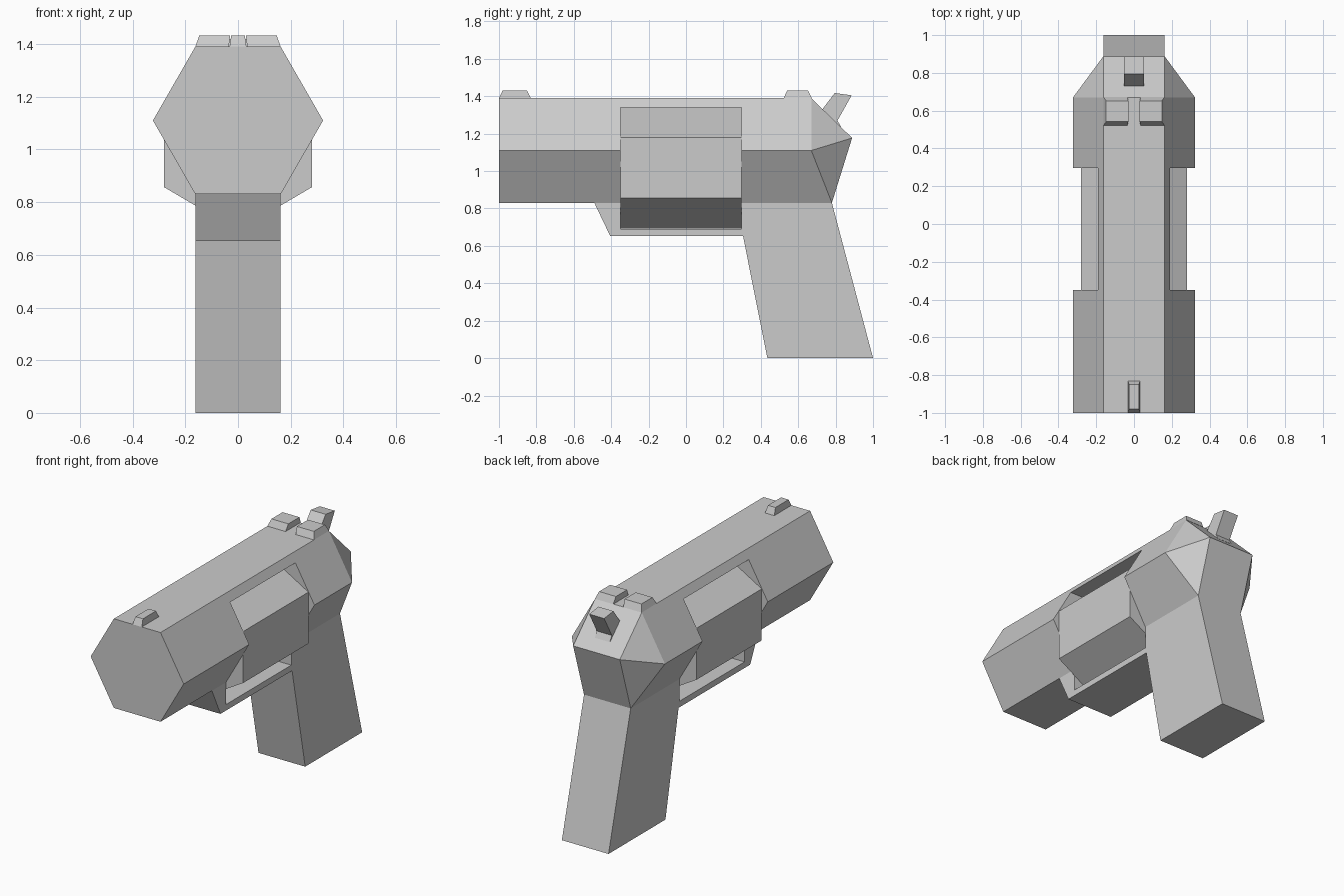
import bpy, bmesh

if "Cube" in bpy.data.objects:
    bpy.data.objects.remove(bpy.data.objects["Cube"])


def make_object(name, bm):
    bmesh.ops.recalc_face_normals(bm, faces=bm.faces[:])
    mesh = bpy.data.meshes.new(name)
    bm.to_mesh(mesh)
    bm.free()
    ob = bpy.data.objects.new(name, mesh)
    bpy.context.collection.objects.link(ob)
    return ob


def hull(name, points):
    """Convex solid around a few points, with flat regions merged."""
    bm = bmesh.new()
    for p in points:
        bm.verts.new(p)
    bmesh.ops.convex_hull(bm, input=bm.verts[:])
    bmesh.ops.dissolve_limit(bm, angle_limit=0.01, verts=bm.verts[:], edges=bm.edges[:])
    return make_object(name, bm)


def side_profile(name, profile, half):
    """Extrude a (y, z) outline across x."""
    bm = bmesh.new()
    face = bm.faces.new([bm.verts.new((-half, y, z)) for y, z in profile])
    ext = bmesh.ops.extrude_face_region(bm, geom=[face])
    moved = [v for v in ext["geom"] if isinstance(v, bmesh.types.BMVert)]
    bmesh.ops.translate(bm, verts=moved, vec=(2 * half, 0, 0))
    return make_object(name, bm)


def boolean(ob, other, operation):
    mod = ob.modifiers.new(operation.lower(), "BOOLEAN")
    mod.operation, mod.solver, mod.object = operation, "EXACT", other
    bpy.context.view_layer.objects.active = ob
    bpy.ops.object.modifier_apply(modifier=mod.name)
    bpy.data.objects.remove(other)


def sight(name, x0, x1, top_x0, top_x1, y0, y1):
    """Small block tapering to its top."""
    return hull(name, [(x, y, 1.39) for x in (x0, x1) for y in (y0, y1)] +
                [(x, y, 1.432) for x in (top_x0, top_x1) for y in (y0 + 0.02, y1 - 0.02)])


# Hexagonal barrel housing with faceted rear
hexagon = [(0.162, 1.39), (0.323, 1.11), (0.162, 0.83)]
points = []
for s in (-1, 1):
    points += [(s * x, -1, z) for x, z in hexagon]
    points += [(s * x, y, z) for (x, z), y in zip(hexagon, (0.67, 0.67, 0.78))]
    points.append((s * 0.162, 0.888, 1.177))
body = hull("body", points)

# Lower frame and grip
grip = side_profile("grip", [(-0.49, 0.83), (-0.405, 0.652), (0.305, 0.652), (0.435, 0),
                             (1.0, 0), (0.78, 0.83)], 0.162)
boolean(body, grip, "UNION")

# Open window through the frame
window = side_profile("window", [(-0.35, 0.69), (0.297, 0.69), (0.297, 1.34), (-0.35, 1.34)], 0.6)
boolean(body, window, "DIFFERENCE")

# Six-sided drum in the window
hull("drum", [(x, y, z) for y in (-0.35, 0.297) for x, z in
              [(0, 1.342), (0.281, 1.18), (0.281, 0.857), (0, 0.692), (-0.281, 0.857), (-0.281, 1.18)]])

# Sights
sight("front_sight", -0.032, 0.032, -0.026, 0.026, -1.0, -0.83)
for s, side in ((-1, "left"), (1, "right")):
    sight("rear_sight_" + side, s * 0.035, s * 0.162, s * 0.03, s * 0.147, 0.522, 0.672)

# Hammer
side_profile("hammer", [(0.725, 1.325), (0.795, 1.417), (0.886, 1.405), (0.81, 1.27),
                        (0.83, 1.235), (0.77, 1.25)], 0.052)
